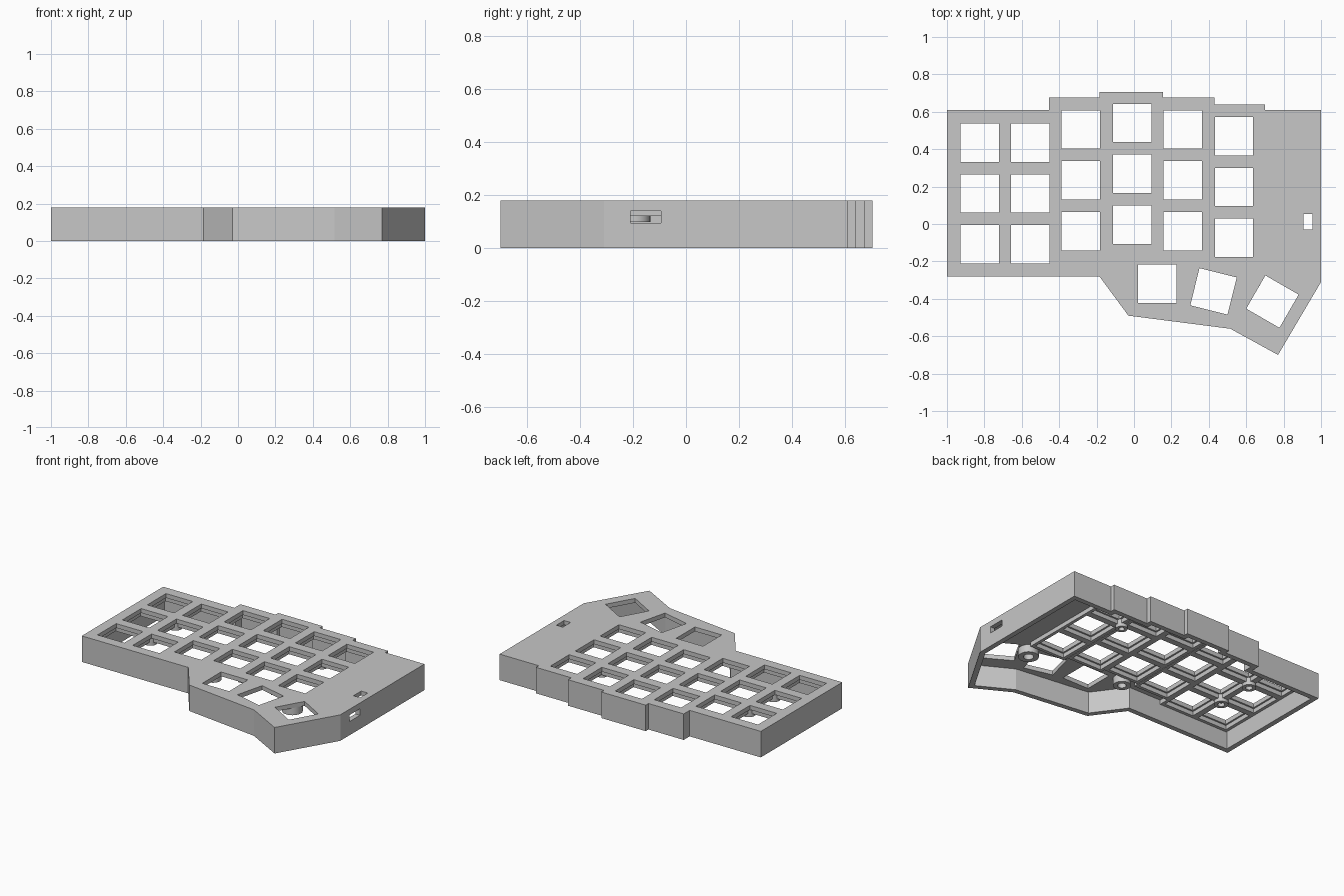
import bpy
import bmesh
from math import radians
from mathutils import Matrix, Vector

cube = bpy.data.objects.get("Cube")
if cube:
    bpy.data.objects.remove(cube, do_unlink=True)

HEIGHT, PLATE_UNDER, WALL = 0.18, 0.15, 0.035
KEY, PITCH = 0.205, 0.272

grey = bpy.data.materials.new("light grey plastic")
grey.use_nodes = True
grey.diffuse_color = (0.57, 0.57, 0.57, 1)
grey.node_tree.nodes["Principled BSDF"].inputs["Base Color"].default_value = grey.diffuse_color


def finish(name, bm):
    bmesh.ops.recalc_face_normals(bm, faces=bm.faces)
    mesh = bpy.data.meshes.new(name)
    bm.to_mesh(mesh)
    bm.free()
    obj = bpy.data.objects.new(name, mesh)
    bpy.context.collection.objects.link(obj)
    mesh.materials.append(grey)
    return obj


def prism(name, points, z0, z1):
    bm = bmesh.new()
    face = bm.faces.new([bm.verts.new((x, y, z0)) for x, y in points])
    top = bmesh.ops.extrude_face_region(bm, geom=[face])["geom"]
    bmesh.ops.translate(bm, vec=(0, 0, z1 - z0),
                        verts=[v for v in top if isinstance(v, bmesh.types.BMVert)])
    return finish(name, bm)


def inset(points, dist):
    """Move every edge of a clockwise outline inwards and rejoin the corners."""
    result = []
    for i, p in enumerate(points):
        p = Vector(p)
        a = (p - Vector(points[i - 1])).normalized()
        b = (Vector(points[(i + 1) % len(points)]) - p).normalized()
        na, nb = Vector((a.y, -a.x)), Vector((b.y, -b.x))
        result.append(p + (na + nb) * dist / (1 + na.dot(nb)))
    return result


def add_box(bm, center, size, angle=0):
    matrix = (Matrix.Translation(center) @ Matrix.Rotation(radians(angle), 4, "Z")
              @ Matrix.Diagonal((*size, 1)))
    bmesh.ops.create_cube(bm, size=1, matrix=matrix)


def cut(obj, cutter):
    mod = obj.modifiers.new("cut", "BOOLEAN")
    mod.operation, mod.solver, mod.object = "DIFFERENCE", "EXACT", cutter
    bpy.context.view_layer.objects.active = obj
    bpy.ops.object.modifier_apply(modifier=mod.name)
    bpy.data.objects.remove(cutter, do_unlink=True)


# Key positions: staggered columns and a fan of thumb keys
columns = [(-0.825, 0.435), (-0.555, 0.435), (-0.285, 0.505),
           (-0.01, 0.54), (0.26, 0.505), (0.535, 0.47)]
finger_keys = [(x, y - PITCH * row) for x, y in columns for row in range(3)]
thumb_keys = [(0.125, -0.32, 0), (0.425, -0.36, -14), (0.74, -0.415, -30)]

# Case shell: stepped outline, open underneath
outline = [(-1, 0.61), (-0.455, 0.61), (-0.455, 0.675), (-0.185, 0.675),
           (-0.185, 0.705), (0.155, 0.705), (0.155, 0.675), (0.43, 0.675),
           (0.43, 0.64), (0.70, 0.64), (0.70, 0.61), (1, 0.61), (1, -0.31),
           (0.77, -0.70), (0.515, -0.56), (-0.03, -0.49), (-0.185, -0.28), (-1, -0.28)]
shell = prism("case_shell", outline, 0, HEIGHT)
cut(shell, prism("cavity_cutter", inset(outline, WALL), -0.1, PLATE_UNDER))

# Key openings, small top window and side slot
bm = bmesh.new()
for x, y, angle in [(x, y, 0) for x, y in finger_keys] + thumb_keys:
    add_box(bm, (x, y, HEIGHT), (KEY, KEY, 0.1), angle)
add_box(bm, (0.93, 0.012, HEIGHT), (0.05, 0.085, 0.1))
add_box(bm, (1, -0.152, 0.117), (0.12, 0.115, 0.045))
cut(shell, finish("opening_cutter", bm))

# Stiffening ribs: a frame below the plate around every finger key
bm = bmesh.new()
rib, mid = 0.022, (PLATE_UNDER + 0.121) / 2
for x, y in finger_keys:
    for side in (-1, 1):
        off = side * (PITCH - rib) / 2
        add_box(bm, (x + off, y, mid), (rib, PITCH, PLATE_UNDER - 0.12))
        add_box(bm, (x, y + off, mid), (PITCH - 2 * rib, rib, PLATE_UNDER - 0.12))
finish("key_ribs", bm)


# Screw posts: hollow tubes hanging below the plate
def screw_post(name, x, y, radius):
    bm = bmesh.new()
    inner, low, high = radius * 0.5, 0.098, PLATE_UNDER + 0.005
    profile = [(inner, low), (radius, low), (radius, high), (inner, high)]
    verts = [bm.verts.new((r, 0, z)) for r, z in profile]
    edges = [bm.edges.new((verts[i - 1], verts[i])) for i in range(4)]
    bmesh.ops.spin(bm, geom=verts + edges, cent=(0, 0, 0), axis=(0, 0, 1),
                   angle=radians(360), steps=32)
    bmesh.ops.remove_doubles(bm, verts=bm.verts, dist=0.0001)
    obj = finish(name, bm)
    obj.location = (x, y, 0)
    bpy.ops.object.select_all(action="DESELECT")
    obj.select_set(True)
    bpy.context.view_layer.objects.active = obj
    bpy.ops.object.shade_smooth_by_angle(angle=radians(30))


posts = [(0.397, 0.352, 0.038), (0.62, -0.29, 0.065), (-0.06, -0.19, 0.055),
         (-0.69, 0.028, 0.045), (-0.69, 0.30, 0.045)]
for i, (x, y, radius) in enumerate(posts):
    screw_post(f"screw_post_{i + 1}", x, y, radius)
